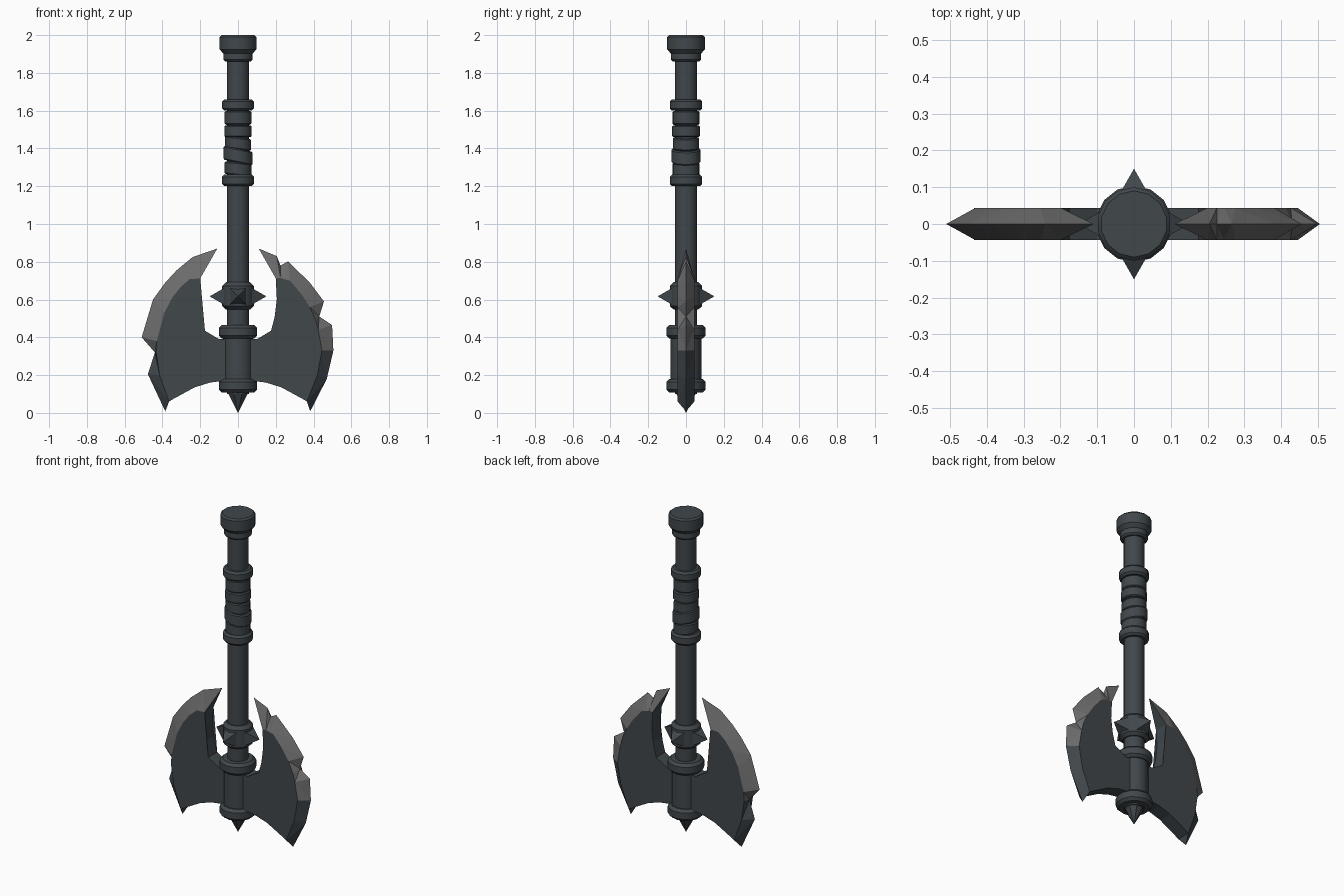
import bpy, bmesh, math
from mathutils import Matrix, Vector

if "Cube" in bpy.data.objects:
    bpy.data.objects.remove(bpy.data.objects["Cube"])


def material(name, col):
    m = bpy.data.materials.new(name)
    m.diffuse_color = (*col, 1)
    m.use_nodes = True
    m.node_tree.nodes["Principled BSDF"].inputs["Base Color"].default_value = m.diffuse_color
    return m


IRON = material("dark_iron", (0.052, 0.063, 0.071))
STEEL = material("worn_steel", (0.15, 0.15, 0.15))
SIDES = 14


def finish(name, bm, mats, smooth=False):
    bmesh.ops.recalc_face_normals(bm, faces=bm.faces[:])
    me = bpy.data.meshes.new(name)
    bm.to_mesh(me)
    bm.free()
    for m in mats:
        me.materials.append(m)
    ob = bpy.data.objects.new(name, me)
    bpy.context.collection.objects.link(ob)
    if smooth:
        bpy.ops.object.select_all(action='DESELECT')
        ob.select_set(True)
        bpy.context.view_layer.objects.active = ob
        bpy.ops.object.shade_smooth_by_angle(angle=math.radians(32))
    return ob


def lathe(name, profile, tilt=0):
    """Closed turned part from (radius, z) points, optionally tilted about y."""
    bm = bmesh.new()
    rings = []
    for r, z in profile:
        ring = []
        for i in range(SIDES):
            a = 2 * math.pi * (i + 0.5) / SIDES
            x, y = r * math.cos(a), r * math.sin(a)
            ring.append(bm.verts.new((x, y, z + x * math.tan(tilt))))
        rings.append(ring)
    for a, b in zip(rings, rings[1:]):
        for i in range(SIDES):
            j = (i + 1) % SIDES
            bm.faces.new((a[i], a[j], b[j], b[i]))
    bm.faces.new(rings[0])
    bm.faces.new(rings[-1])
    return finish(name, bm, [IRON], True)


def band(name, r, z0, z1, c=0.012, tilt=0):
    """Ring with chamfered rims."""
    return lathe(name, [(r - c, z0), (r, z0 + c), (r, z1 - c), (r - c, z1)], tilt)


def spike(name, base, tip, half, sides=4):
    bm = bmesh.new()
    base, tip = Vector(base), Vector(tip)
    d = tip - base
    rot = d.to_track_quat('Z', 'Y').to_matrix().to_4x4()
    bmesh.ops.create_cone(bm, cap_ends=True, segments=sides, radius1=half / math.cos(math.pi / sides),
                          radius2=0, depth=d.length,
                          matrix=Matrix.Translation((base + tip) / 2) @ rot
                          @ Matrix.Rotation(math.pi / sides, 4, 'Z'))
    return finish(name, bm, [IRON])


# Handle with pommel
lathe("handle", [(0.059, 0.1), (0.059, 1.95)])
lathe("pommel_neck", [(0.07, 1.86), (0.08, 1.87), (0.08, 1.9), (0.075, 1.93)])
lathe("pommel", [(0.078, 1.9), (0.1, 1.925), (0.1, 1.99), (0.09, 2.0)])

# Grip: end rings and wrapped leather bands
band("grip_ring_top", 0.086, 1.6, 1.66)
band("grip_ring_bottom", 0.086, 1.2, 1.262)
for i, (r, z0, z1, t) in enumerate([(0.072, 1.525, 1.598, 0), (0.074, 1.46, 1.522, 0),
                                    (0.07, 1.395, 1.458, -0.12), (0.078, 1.325, 1.398, -0.2),
                                    (0.072, 1.258, 1.325, -0.1)]):
    band(f"grip_wrap_{i + 1}", r, z0, z1, 0.006, t)

# Spiked collar
lathe("spike_collar", [(0.066, 0.548), (0.086, 0.565), (0.086, 0.672), (0.066, 0.692)])
for i in range(4):
    a = i * math.pi / 2
    c, s = math.cos(a), math.sin(a)
    spike(f"collar_spike_{i + 1}", (c * 0.075, s * 0.075, 0.617), (c * 0.15, s * 0.15, 0.617), 0.043)

# Socket that carries the blades, and end spike
lathe("socket", [(0.081, 0.14), (0.081, 0.43)])
band("socket_ring_top", 0.104, 0.393, 0.466, 0.016)
band("socket_ring_bottom", 0.104, 0.108, 0.18, 0.016)
spike("end_spike", (0, 0, 0.112), (0, 0, 0), 0.056, 8)

# Blades: sharp outer edge (y = 0), matching bevel line and plain back edge (y = +-T)
T = 0.044
BACK = [(0.34, 0.075), (0.23, 0.135), (0.15, 0.16), (0.04, 0.175), (0.04, 0.39), (0.1, 0.39),
        (0.175, 0.435), (0.2, 0.53), (0.208, 0.62), (0.202, 0.685)]
RIGHT = ([(0.11, 0.87), (0.205, 0.83), (0.225, 0.78), (0.265, 0.802), (0.38, 0.69), (0.455, 0.59),
          (0.43, 0.51), (0.498, 0.465), (0.505, 0.33), (0.47, 0.18), (0.382, 0.008)],
         [(0.2, 0.712), (0.225, 0.714), (0.245, 0.708), (0.275, 0.70), (0.335, 0.63), (0.38, 0.56),
          (0.412, 0.49), (0.425, 0.44), (0.444, 0.33), (0.42, 0.2), (0.365, 0.06)])
LEFT = ([(0.11, 0.87), (0.24, 0.825), (0.325, 0.755), (0.385, 0.69), (0.45, 0.60), (0.51, 0.40),
         (0.44, 0.32), (0.477, 0.205), (0.385, 0.008)],
        [(0.2, 0.712), (0.255, 0.708), (0.3, 0.67), (0.345, 0.615), (0.39, 0.53), (0.43, 0.38),
         (0.434, 0.325), (0.415, 0.2), (0.365, 0.06)])


def blade(name, sign, edge, bevel):
    bm = bmesh.new()
    outer = [bm.verts.new((sign * x, 0, z)) for x, z in edge]
    sides = [[bm.verts.new((sign * x, y, z)) for x, z in bevel + BACK] for y in (-T, T)]
    n = len(edge)
    for s in sides:
        bm.faces.new(s)
        for i in range(n - 1):
            f = bm.faces.new((outer[i], outer[i + 1], s[i + 1], s[i]))
            # bright honed edge on the upper part only
            f.material_index = int((edge[i][1] + edge[i + 1][1]) / 2 > 0.33)
    a, b = sides
    for i in range(n - 1, len(a) - 1):
        bm.faces.new((a[i], a[i + 1], b[i + 1], b[i]))
    bm.faces.new((a[-1], a[0], b[0], b[-1]))
    bm.faces.new((a[0], outer[0], b[0]))
    bm.faces.new((a[n - 1], outer[-1], b[n - 1]))
    bmesh.ops.triangulate(bm, faces=bm.faces[:])
    return finish(name, bm, [IRON, STEEL])


blade("blade_right", 1, *RIGHT)
blade("blade_left", -1, *LEFT)
